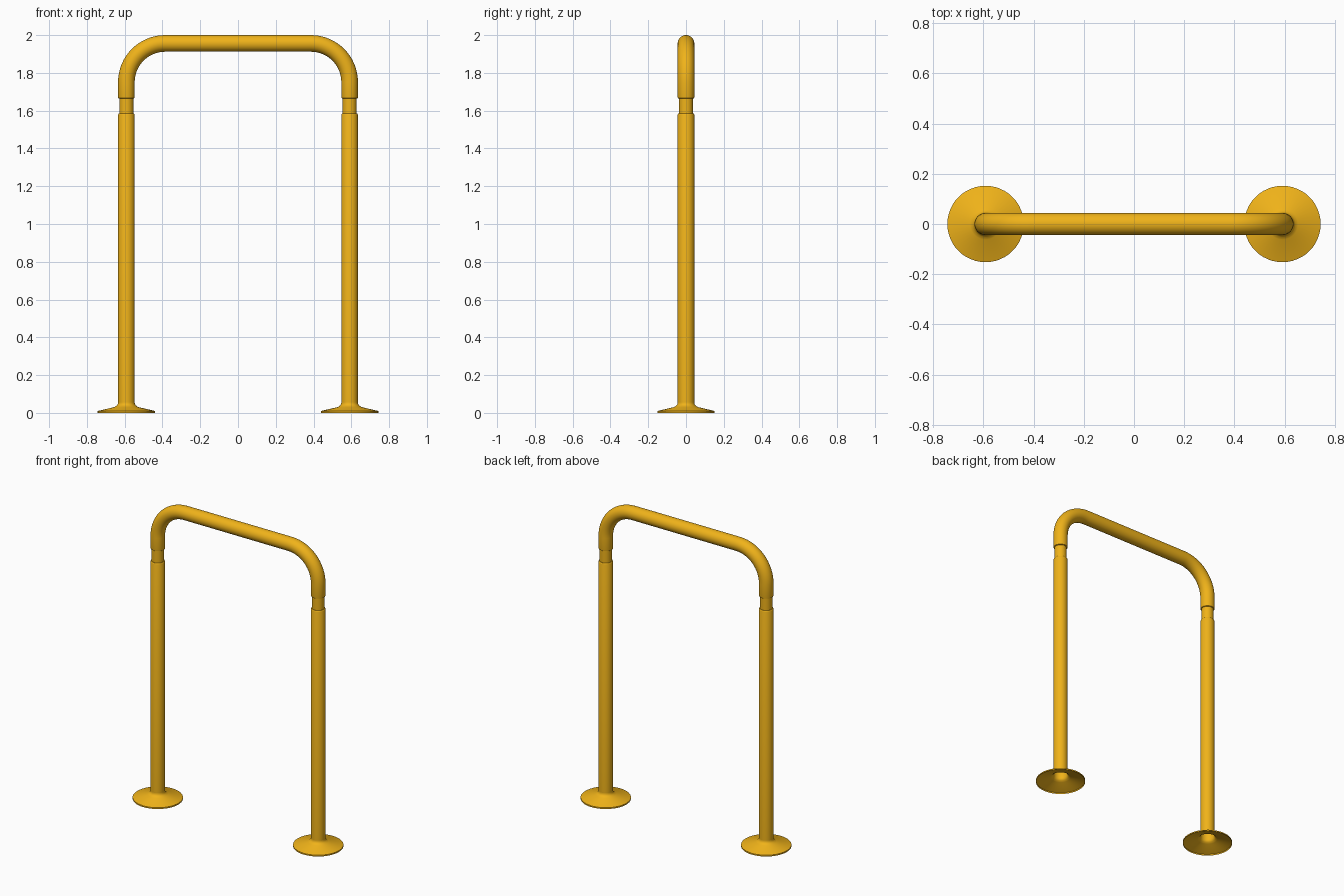
import bpy, bmesh, math
from mathutils import Vector

if "Cube" in bpy.data.objects:
    bpy.data.objects.remove(bpy.data.objects["Cube"])

SEG = 48
LEG_X, R = 0.591, 0.044          # leg position, tube radius
TOP, BEND = 2.0 - 0.044, 0.205   # rail centre height, bend radius

yellow = bpy.data.materials.new("yellow_paint")
yellow.diffuse_color = (0.87, 0.45, 0.01, 1)
yellow.use_nodes = True
yellow.node_tree.nodes["Principled BSDF"].inputs["Base Color"].default_value = yellow.diffuse_color


def skin(name, stations):
    """Tube through (centre, direction angle in xz, radius) stations."""
    bm = bmesh.new()
    rings = []
    for c, a, r in stations:
        side = Vector((math.sin(a), 0, -math.cos(a)))
        ring = []
        for i in range(SEG):
            t = 2 * math.pi * i / SEG
            ring.append(bm.verts.new(Vector(c) + side * r * math.cos(t)
                                     + Vector((0, r * math.sin(t), 0))))
        rings.append(ring)
    for p, q in zip(rings, rings[1:]):
        for i in range(SEG):
            j = (i + 1) % SEG
            bm.faces.new((p[i], p[j], q[j], q[i]))
    bmesh.ops.recalc_face_normals(bm, faces=bm.faces)
    me = bpy.data.meshes.new(name)
    bm.to_mesh(me)
    bm.free()
    ob = bpy.data.objects.new(name, me)
    bpy.context.collection.objects.link(ob)
    me.materials.append(yellow)
    bpy.context.view_layer.objects.active = ob
    ob.select_set(True)
    bpy.ops.object.shade_smooth_by_angle(angle=math.radians(35))
    ob.select_set(False)
    return ob


def lathe(name, x, profile):
    return skin(name, [((x, 0, z), math.pi / 2, r) for r, z in profile])


# Foot flange: thin dished plate, open underneath, flared into the leg
flange = [(0.152, 0.0), (0.152, 0.009), (0.148, 0.011), (0.062, 0.031)]
for k in range(1, 7):
    a = math.radians(76 - 76 * k / 6)
    flange.append((0.066 - 0.022 * math.cos(a), 0.055 - 0.022 * math.sin(a)))

# Leg tube with a rounded upper shoulder
leg = [(R, 0.055), (R, 1.578), (R - 0.002, 1.583), (R - 0.004, 1.585), (0.037, 1.585)]
sleeve = [(0.037, 1.585), (0.037, 1.665)]

for side, x in (("left", -LEG_X), ("right", LEG_X)):
    lathe(side + "_foot_flange", x, flange)
    lathe(side + "_leg", x, leg)
    lathe(side + "_joint_sleeve", x, sleeve)

# Top rail: one bent tube with rounded lips at both ends
half = [((LEG_X, 0, z), math.pi / 2, r) for r, z in
        ((0.037, 1.665), (R - 0.004, 1.665), (R - 0.001, 1.667), (R, 1.672))]
for k in range(17):
    a = math.pi / 2 * k / 16
    c = (LEG_X - BEND + BEND * math.cos(a), 0, TOP - BEND + BEND * math.sin(a))
    half.append((c, math.pi / 2 + a, R))
other = [((-c[0], 0, c[2]), 2 * math.pi - a + math.pi / 2 - math.pi / 2, r)
         for c, a, r in reversed(half)]
skin("top_rail", half + other)
